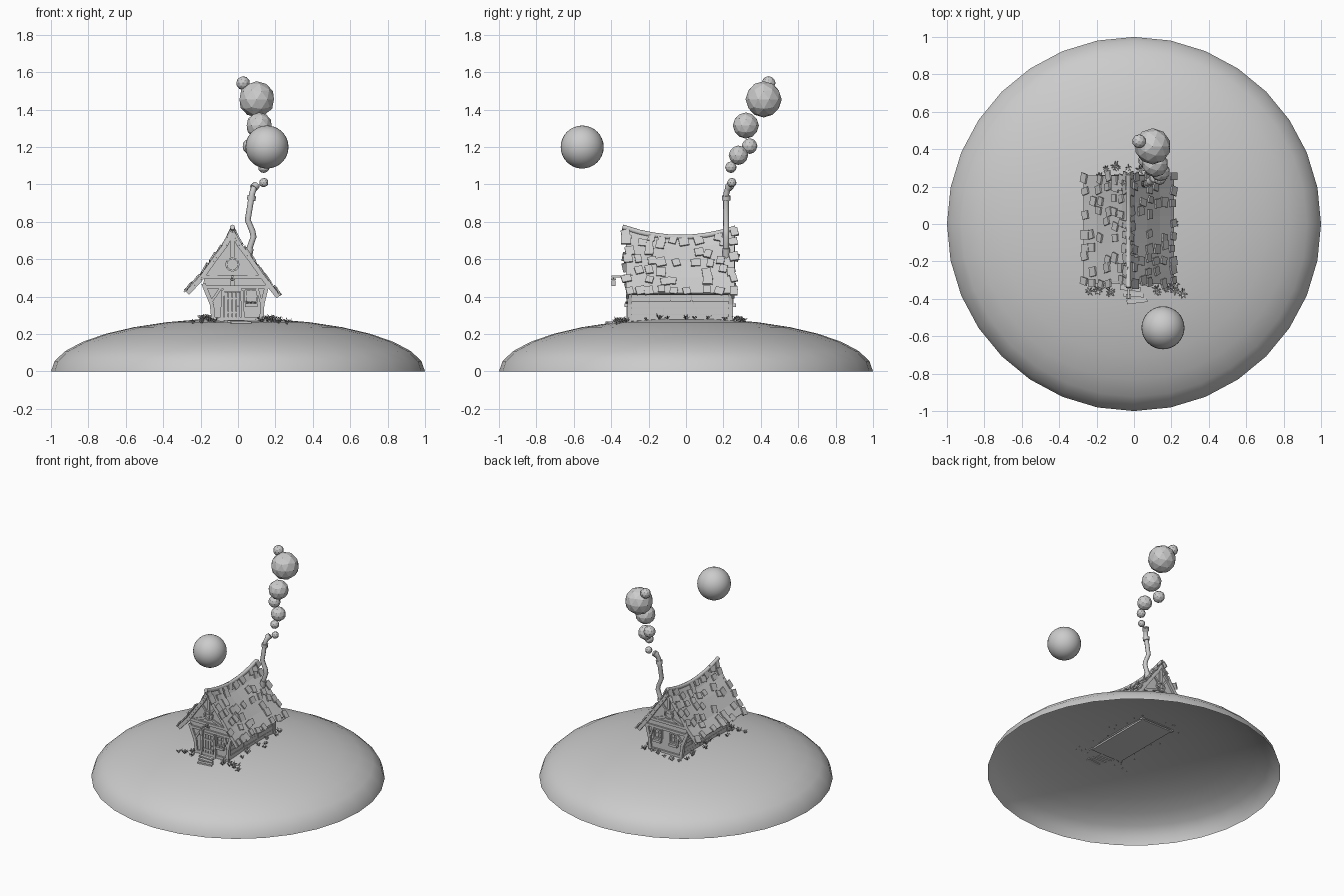
import bpy, bmesh, math, random
from mathutils import Vector, Matrix

random.seed(7)
if "Cube" in bpy.data.objects:
    bpy.data.objects.remove(bpy.data.objects["Cube"])

GREY = (0.6, 0.6, 0.6, 1)
clay = bpy.data.materials.new("plain_grey")
clay.use_nodes = True
clay.diffuse_color = GREY
clay.node_tree.nodes["Principled BSDF"].inputs["Base Color"].default_value = GREY

FRONT, BACK, RIDGE_X = -0.30, 0.24, -0.03
rnd = random.uniform


def finish(bm, name, smooth=False):
    mesh = bpy.data.meshes.new(name)
    for f in bm.faces:
        f.smooth = smooth
    bm.to_mesh(mesh)
    bm.free()
    mesh.materials.append(clay)
    ob = bpy.data.objects.new(name, mesh)
    bpy.context.collection.objects.link(ob)
    return ob


def box(bm, centre, size, rot=None):
    m = Matrix.Translation(centre) @ (rot or Matrix()) @ Matrix.Diagonal((*size, 1))
    bmesh.ops.create_cube(bm, size=1, matrix=m)


def beam(bm, a, b, width, depth):
    """Square timber between two points; depth runs along y where it can."""
    a, b = Vector(a), Vector(b)
    z = (b - a).normalized()
    ref = Vector((1, 0, 0)) if abs(z.y) > 0.9 else Vector((0, 1, 0))
    x = ref.cross(z).normalized()
    rot = Matrix((x, z.cross(x), z)).transposed().to_4x4()
    box(bm, (a + b) / 2, (width, depth, (b - a).length), rot)


def path_beams(bm, pts, y, width, depth):
    for (ax, az), (bx, bz) in zip(pts, pts[1:]):
        beam(bm, (ax, y, az), (bx, y, bz), width, depth)


def prism(bm, outline, y0, y1):
    face = bm.faces.new([bm.verts.new((x, y0, z)) for x, z in outline])
    ext = bmesh.ops.extrude_face_region(bm, geom=[face])
    bmesh.ops.translate(bm, vec=(0, y1 - y0, 0),
                        verts=[v for v in ext["geom"] if isinstance(v, bmesh.types.BMVert)])
    bmesh.ops.recalc_face_normals(bm, faces=bm.faces)


def tube(name, pts, radius):
    cu = bpy.data.curves.new(name, "CURVE")
    cu.dimensions = "3D"
    cu.bevel_depth, cu.bevel_resolution, cu.use_fill_caps = radius, 2, True
    sp = cu.splines.new("POLY")
    sp.points.add(len(pts) - 1)
    for p, co in zip(sp.points, pts):
        p.co = (*co, 1)
    cu.materials.append(clay)
    ob = bpy.data.objects.new(name, cu)
    bpy.context.collection.objects.link(ob)


def ball(name, centre, radius, smooth=False):
    bm = bmesh.new()
    m = Matrix.Translation(centre)
    if smooth:
        bmesh.ops.create_uvsphere(bm, u_segments=32, v_segments=16, radius=radius, matrix=m)
    else:
        bmesh.ops.create_icosphere(bm, subdivisions=2, radius=radius, matrix=m)
    finish(bm, name, smooth)


def ground(x, y):
    return 0.285 * math.sqrt(1 - x * x - y * y)


# Hill: open upper half of a flattened sphere
bm = bmesh.new()
bmesh.ops.create_uvsphere(bm, u_segments=32, v_segments=16, radius=1)
bmesh.ops.delete(bm, geom=[v for v in bm.verts if v.co.z < -0.01], context="VERTS")
bmesh.ops.scale(bm, vec=(1, 1, 0.285), verts=bm.verts)
finish(bm, "hill", True)

# House body with outward leaning walls, and full gable ends
LEFT = [(-0.13, 0.262), (-0.14, 0.36), (-0.185, 0.47)]
RIGHT = [(0.125, 0.262), (0.13, 0.36), (0.155, 0.46)]
bm = bmesh.new()
prism(bm, LEFT[::-1] + RIGHT, FRONT, BACK)
finish(bm, "house_body")
bm = bmesh.new()
for y0, y1 in ((FRONT - 0.002, FRONT + 0.02), (BACK - 0.02, BACK + 0.002)):
    prism(bm, [LEFT[2], RIGHT[2], (0.125, 0.5), (0.05, 0.61), (RIDGE_X, 0.73),
               (-0.11, 0.61), (-0.18, 0.5)], y0, y1)
finish(bm, "gable_walls")

# Roof: concave slopes with a sagging ridge
SLOPES = {-1: [(-0.03, 0.765), (-0.065, 0.7), (-0.125, 0.62), (-0.2, 0.515), (-0.27, 0.44)],
          1: [(-0.03, 0.765), (0.005, 0.7), (0.07, 0.615), (0.14, 0.515), (0.215, 0.42)]}


def roof_point(side, t, y):
    pts = SLOPES[side]
    i = min(int(t * 4), 3)
    p = Vector(pts[i]).lerp(Vector(pts[i + 1]), t * 4 - i)
    sag = 0.048 * (1 - ((y + 0.03) / 0.29) ** 2) * (1 - t)
    return Vector((p.x, y, p.y - sag))


rows = [-0.32 + 0.0725 * i for i in range(9)]
bm = bmesh.new()
grid = [[bm.verts.new(roof_point(1 if j > 0 else -1, abs(j) / 4, y)) for j in range(-4, 5)]
        for y in rows]
for lo, hi in zip(grid, grid[1:]):
    for j in range(8):
        bm.faces.new((lo[j], lo[j + 1], hi[j + 1], hi[j]))
roof = finish(bm, "roof")
mod = roof.modifiers.new("thickness", "SOLIDIFY")
mod.thickness, mod.offset = 0.014, -1

# Crooked shingles scattered over the slopes and along their edges
bm = bmesh.new()
for side in (-1, 1):
    for r in range(7):
        for c in range(10):
            edge = r == 6 or c in (0, 9)
            if rnd(0, 1) > (0.85 if edge else 0.62):
                continue
            t = min(0.98, max(0.05, 0.1 + r * 0.145 + rnd(-0.03, 0.03)))
            y = -0.31 + c * 0.062 + rnd(-0.015, 0.015)
            p = roof_point(side, t, y)
            down = (roof_point(side, t + 0.02, y) - roof_point(side, t - 0.02, y)).normalized()
            along = Vector((0, 1, 0))
            normal = down.cross(along).normalized() * side
            rot = Matrix((down, normal.cross(down), normal)).transposed().to_4x4()
            rot = rot @ Matrix.Rotation(rnd(-0.3, 0.3), 4, "Z") @ Matrix.Rotation(rnd(0, 0.15), 4, "Y")
            box(bm, p + normal * 0.006, (rnd(0.04, 0.055), rnd(0.035, 0.055), 0.009), rot)
finish(bm, "roof_shingles")
tube("ridge_beam", [roof_point(1, 0, y) for y in [-0.34] + rows[1:-1] + [0.265]], 0.014)

# Timber frame, repeated on both gable ends
bm = bmesh.new()
for y, out in ((FRONT, -1), (BACK, 1)):
    path_beams(bm, LEFT, y, 0.022, 0.024)
    path_beams(bm, RIGHT, y, 0.022, 0.024)
    for side in (-1, 1):
        path_beams(bm, [(x, z - 0.022) for x, z in SLOPES[side]], y + out * 0.012, 0.024, 0.016)
        beam(bm, (RIDGE_X + side * 0.03, y, 0.545), (RIDGE_X + side * 0.12, y, 0.51), 0.016, 0.02)
        beam(bm, (RIDGE_X + side * 0.022, y, 0.6), (RIDGE_X + side * 0.06, y, 0.645), 0.014, 0.02)
    beam(bm, (-0.195, y, 0.505), (0.14, y, 0.505), 0.02, 0.026)
    beam(bm, (-0.18, y, 0.452), (0.15, y, 0.452), 0.018, 0.024)
    beam(bm, (RIDGE_X, y, 0.61), (RIDGE_X, y, 0.76), 0.02, 0.024)
    beam(bm, (-0.145, y, 0.37), (-0.09, y, 0.45), 0.014, 0.02)
    beam(bm, (0.13, y, 0.35), (0.1, y, 0.45), 0.014, 0.02)
    beam(bm, (-0.13, y, 0.28), (0.125, y, 0.28), 0.02, 0.024)
finish(bm, "timber_frame")

# Staggered boards on the long side walls
bm = bmesh.new()
for wall in (LEFT, RIGHT):
    for k in range(5):
        z = 0.288 + k * 0.034
        (x0, z0), (x1, z1) = wall[:2] if z < 0.36 else wall[1:]
        x = x0 + (x1 - x0) * (z - z0) / (z1 - z0)
        cuts = [FRONT, rnd(-0.2, -0.08), rnd(0, 0.14), BACK]
        for a, b in zip(cuts, cuts[1:]):
            box(bm, (x, (a + b) / 2, z), (rnd(0.006, 0.014), b - a - 0.004, 0.03))
finish(bm, "side_boards")

# Round gable windows
bm = bmesh.new()
for y in (FRONT, BACK):
    for i in range(12):
        a, b = (math.tau * k / 12 for k in (i, i + 1))
        beam(bm, (RIDGE_X + 0.033 * math.cos(a), y, 0.572 + 0.033 * math.sin(a)),
             (RIDGE_X + 0.033 * math.cos(b), y, 0.572 + 0.033 * math.sin(b)), 0.01, 0.026)
    for dx, dz in ((0.03, 0), (0, 0.03)):
        beam(bm, (RIDGE_X - dx, y, 0.572 - dz), (RIDGE_X + dx, y, 0.572 + dz), 0.006, 0.012)
finish(bm, "round_windows")

# Door, frame, handle and step planks
bm = bmesh.new()
for i in range(4):
    box(bm, (-0.062 + i * 0.021, FRONT - 0.004, 0.35), (0.019, 0.012, 0.15))
for z in (0.315, 0.39):
    box(bm, (-0.03, FRONT - 0.011, z), (0.08, 0.008, 0.012))
box(bm, (0.0, FRONT - 0.014, 0.35), (0.008, 0.012, 0.008))
finish(bm, "door")
bm = bmesh.new()
path_beams(bm, [(-0.088, 0.265), (-0.08, 0.435), (0.02, 0.435), (0.028, 0.265)], FRONT - 0.004, 0.016, 0.028)
finish(bm, "door_frame")
bm = bmesh.new()
for i in range(3):
    y = -0.345 - i * 0.033
    box(bm, (-0.02 + i * 0.018, y, ground(0, y) + 0.001), (0.11, 0.024, 0.014),
        Matrix.Rotation(rnd(-0.15, 0.15), 4, "Z"))
finish(bm, "step_planks")

# Small barred windows with a flower box below
bm = bmesh.new()
for wx, y, out in ((0.07, FRONT, -1), (0.06, BACK, 1), (-0.075, BACK, 1)):
    x0, x1, z0, z1 = wx - 0.03, wx + 0.03, 0.37, 0.435
    path_beams(bm, [(x0, z0), (x1, z0), (x1, z1), (x0, z1), (x0, z0)], y, 0.01, 0.026)
    path_beams(bm, [(wx, z0), (wx, z1)], y, 0.006, 0.014)
    path_beams(bm, [(x0, 0.402), (x1, 0.402)], y, 0.006, 0.014)
    box(bm, (wx, y + out * 0.016, 0.355), (0.066, 0.024, 0.018))
finish(bm, "small_windows")

# Hanging lantern on a bracket
bm = bmesh.new()
beam(bm, (RIDGE_X, FRONT, 0.508), (RIDGE_X, -0.398, 0.508), 0.01, 0.01)
beam(bm, (RIDGE_X, FRONT, 0.475), (RIDGE_X, -0.345, 0.508), 0.008, 0.008)
box(bm, (RIDGE_X, -0.388, 0.472), (0.02, 0.02, 0.03))
box(bm, (RIDGE_X, -0.388, 0.492), (0.027, 0.027, 0.008))
beam(bm, (RIDGE_X, -0.388, 0.49), (RIDGE_X, -0.388, 0.51), 0.005, 0.005)
finish(bm, "lantern")

# Crooked stove pipe with collars
PIPE_Y = 0.215
tube("stove_pipe", [(0.05, PIPE_Y, 0.6), (0.062, PIPE_Y, 0.66), (0.083, PIPE_Y, 0.72), (0.077, PIPE_Y, 0.75),
                    (0.052, PIPE_Y, 0.81), (0.075, PIPE_Y, 0.95), (0.085, 0.225, 0.98), (0.1, 0.24, 1.0)], 0.016)
tube("pipe_base", [(0.052, PIPE_Y, 0.61), (0.064, PIPE_Y, 0.66)], 0.021)
tube("pipe_collar", [(0.07, PIPE_Y, 0.915), (0.074, PIPE_Y, 0.94)], 0.023)
tube("pipe_cap", [(0.083, 0.225, 0.98), (0.098, 0.24, 0.998)], 0.022)

# Faceted smoke puffs and the smooth floating ball
for i, (x, y, z, r) in enumerate([
        (0.138, 0.245, 1.01, 0.025), (0.138, 0.24, 1.092, 0.031), (0.14, 0.28, 1.156, 0.052),
        (0.065, 0.34, 1.205, 0.042), (0.113, 0.32, 1.315, 0.07), (0.1, 0.415, 1.455, 0.097),
        (0.027, 0.442, 1.542, 0.037)]):
    ball(f"smoke_puff_{i + 1}", (x, y, z), r)
ball("floating_ball", (0.155, -0.555, 1.2), 0.115, True)


# Leafy tufts around the foundation
def tuft(bm, x, y, z, size):
    for k in range(7):
        a = math.tau * k / 7 + rnd(-0.3, 0.3)
        out = Vector((math.cos(a), math.sin(a), 0))
        wide = Vector((-out.y, out.x, 0)) * size * 0.13
        base = Vector((x, y, z - 0.006))
        mid = base + out * size * 0.45 + Vector((0, 0, size * rnd(0.5, 0.9)))
        tip = base + out * size * rnd(0.7, 1.0) + Vector((0, 0, size * rnd(0.4, 1.2)))
        bm.faces.new([bm.verts.new(p) for p in (base, mid + wide, tip, mid - wide)])


bm = bmesh.new()
spots = [(-0.24, -0.36), (0.26, -0.37), (0.22, 0.0), (-0.1, 0.31), (0.2, -0.34), (-0.19, -0.35), (0.12, -0.35)]
for side in (-1, 1):
    spots += [(side * rnd(0.145, 0.2), FRONT + 0.07 * i + rnd(-0.02, 0.02)) for i in range(9)]
spots += [(-0.15 + 0.06 * i, BACK + rnd(0.02, 0.07)) for i in range(6)]
spots += [(side * rnd(0.12, 0.22), rnd(-0.37, -0.31)) for side in (-1, 1) for _ in range(4)]
for x, y in spots:
    tuft(bm, x, y, ground(x, y), rnd(0.022, 0.036))
for k in range(3):
    tuft(bm, 0.05 + 0.02 * k, FRONT - 0.018, 0.365, 0.016)
finish(bm, "leafy_tufts")
